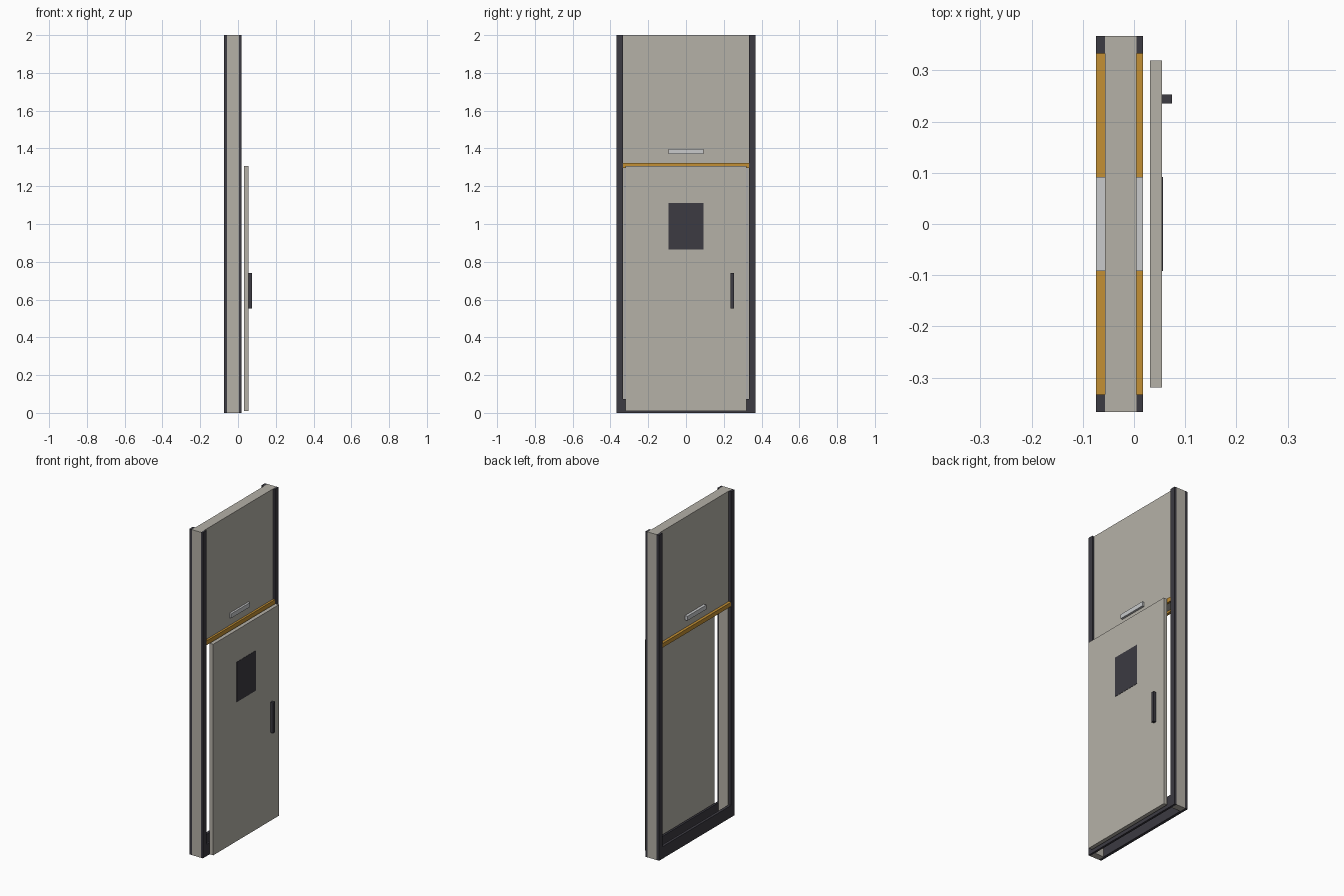
import bpy
import bmesh
from mathutils import Vector

cube = bpy.data.objects.get("Cube")
if cube:
    bpy.data.objects.remove(cube, do_unlink=True)


def material(name, rgb):
    mat = bpy.data.materials.new(name)
    mat.use_nodes = True
    color = (*rgb, 1.0)
    mat.diffuse_color = color
    mat.node_tree.nodes["Principled BSDF"].inputs["Base Color"].default_value = color
    return mat


BEIGE = material("warm grey panel", (0.46, 0.44, 0.39))
DARK = material("dark charcoal", (0.045, 0.043, 0.054))
ORANGE = material("amber", (0.55, 0.28, 0.035))
PALE = material("pale lamp", (0.58, 0.59, 0.60))


def slab(name, profile, x0, x1, mat):
    """Extrude a y-z outline from x0 to x1."""
    bm = bmesh.new()
    face = bm.faces.new([bm.verts.new((x0, y, z)) for y, z in profile])
    grown = bmesh.ops.extrude_face_region(bm, geom=[face])["geom"]
    moved = [v for v in grown if isinstance(v, bmesh.types.BMVert)]
    bmesh.ops.translate(bm, verts=moved, vec=Vector((x1 - x0, 0, 0)))
    bmesh.ops.recalc_face_normals(bm, faces=bm.faces)
    mesh = bpy.data.meshes.new(name)
    bm.to_mesh(mesh)
    bm.free()
    mesh.materials.append(mat)
    obj = bpy.data.objects.new(name, mesh)
    bpy.context.collection.objects.link(obj)
    return obj


def box(name, x, y, z, mat):
    outline = [(y[0], z[0]), (y[1], z[0]), (y[1], z[1]), (y[0], z[1])]
    return slab(name, outline, x[0], x[1], mat)


HALF = 0.367       # half width of the wall
INNER = 0.333      # inner edge of the side trims
JAMB = 0.325       # half width of the doorway
LINTEL = 1.308     # top of the doorway
TOP = 2.0
BACK, FRONT = -0.057, 0.005

# Wall with the doorway left open
half = [(HALF, 0), (HALF, TOP), (-HALF, TOP), (-HALF, 0)]
opening = [(-JAMB, 0), (-JAMB, LINTEL), (JAMB, LINTEL), (JAMB, 0)]
slab("wall_frame", half + opening, BACK, FRONT, BEIGE)

# Trims, header bar and lamp on both faces of the wall
for side, x in (("inner", (-0.074, BACK)), ("outer", (FRONT, 0.018))):
    for end, s in (("front", -1), ("rear", 1)):
        box(f"{side}_{end}_trim", x, sorted((s * INNER, s * HALF)), (0, TOP), DARK)
    box(f"{side}_threshold", x, (-INNER, INNER), (0, 0.073), DARK)
    box(f"{side}_header_bar", x, (-INNER, INNER), (1.296, 1.322), ORANGE)
    box(f"{side}_lamp", x, (-0.092, 0.092), (1.37, 1.397), PALE)

# Sliding door with window and handle
box("door", (0.031, 0.055), (-0.319, 0.319), (0.01, 1.307), BEIGE)
box("door_window", (0.055, 0.0565), (-0.092, 0.092), (0.865, 1.111), DARK)
box("door_handle", (0.055, 0.074), (0.235, 0.253), (0.553, 0.74), DARK)
